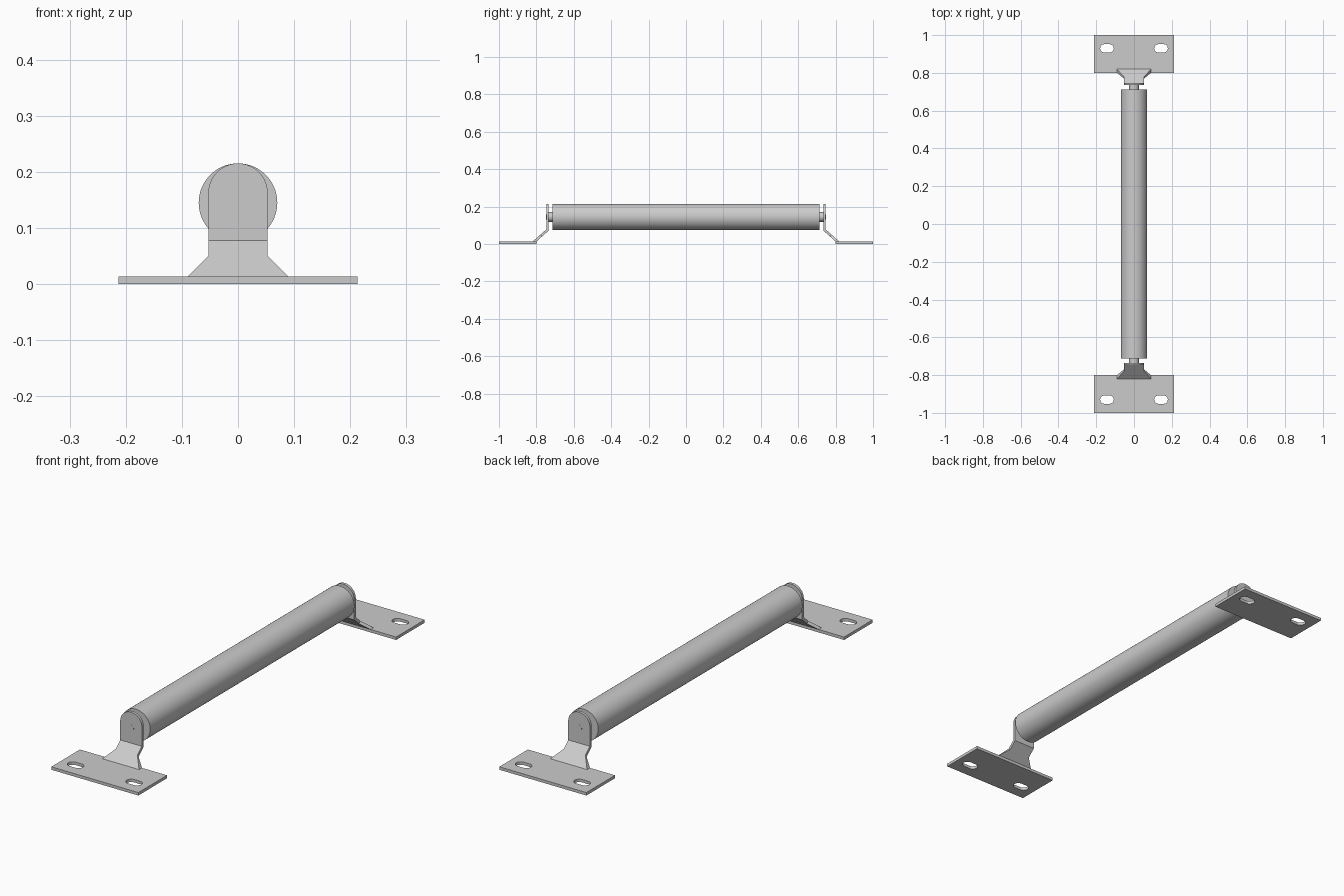
import bpy, bmesh, math
from math import pi, cos, sin

if "Cube" in bpy.data.objects:
    bpy.data.objects.remove(bpy.data.objects["Cube"])

AXIS_Z = 0.145   # roller centre height
T = 0.013        # sheet thickness
W = 0.053        # half width of the upright tab


def add(name, mesh, turn=0.0):
    ob = bpy.data.objects.new(name, mesh)
    ob.rotation_euler.z = turn
    bpy.context.collection.objects.link(ob)
    return ob


def cylinder(name, r, y0, y1, segs=64):
    bpy.ops.mesh.primitive_cylinder_add(
        vertices=segs, radius=r, depth=abs(y1 - y0),
        location=(0, (y0 + y1) / 2, AXIS_Z), rotation=(pi / 2, 0, 0))
    ob = bpy.context.object
    ob.name = name
    bpy.ops.object.shade_smooth_by_angle(angle=math.radians(35))
    return ob


def slot(cx, cy, half, r, n=12):
    pts = []
    for side, start in ((1, -pi / 2), (-1, pi / 2)):
        for i in range(n + 1):
            a = start + pi * i / n
            pts.append((cx + side * half + r * cos(a), cy + r * sin(a)))
    return pts


# Mounting plate: filled outline with two slots, given thickness
def plate_mesh():
    cu = bpy.data.curves.new("plate_outline", 'CURVE')
    cu.dimensions, cu.fill_mode, cu.extrude = '2D', 'BOTH', T / 2
    loops = [[(-.213, -1), (.213, -1), (.213, -.8), (-.213, -.8)],
             slot(-.143, -.93, .014, .022), slot(.143, -.93, .014, .022)]
    for pts in loops:
        sp = cu.splines.new('POLY')
        sp.points.add(len(pts) - 1)
        for p, (x, y) in zip(sp.points, pts):
            p.co = (x, y, T / 2, 1)
        sp.use_cyclic_u = True
    tmp = bpy.data.objects.new("plate_tmp", cu)
    bpy.context.collection.objects.link(tmp)
    bpy.context.view_layer.update()
    me = bpy.data.meshes.new_from_object(tmp)
    bpy.data.objects.remove(tmp)
    bm = bmesh.new()
    bm.from_mesh(me)
    bmesh.ops.remove_doubles(bm, verts=bm.verts, dist=1e-5)
    bmesh.ops.recalc_face_normals(bm, faces=bm.faces)
    for f in bm.faces:
        f.smooth = False
    bm.to_mesh(me)
    bm.free()
    return me


# Bent arm: flared sloping neck plus upright round-topped tab
def arm_mesh(n=32):
    def perimeter(rows, y):
        left = [(-w, yy, z) for w, yy, z in rows]
        right = [(w, yy, z) for w, yy, z in reversed(rows)]
        arc = [(-W * cos(pi * i / n), y, .162 + W * sin(pi * i / n))
               for i in range(n + 1)]
        return left + arc + right

    outer = perimeter([(.09, -.82, .013), (W, -.7785, .05), (W, -.747, .078)], -.747)
    inner = perimeter([(.09, -.80, .013), (W, -.7694, .0403), (W, -.735, .071)], -.735)
    bm = bmesh.new()
    o = [bm.verts.new(p) for p in outer]
    i = [bm.verts.new(p) for p in inner]
    for v in (o, i):
        bm.faces.new(v[:3] + v[-3:])
        bm.faces.new(v[2:-2])
    for k in range(len(o)):
        j = (k + 1) % len(o)
        bm.faces.new((o[k], o[j], i[j], i[k]))
    bmesh.ops.recalc_face_normals(bm, faces=bm.faces)
    me = bpy.data.meshes.new("bracket_arm")
    bm.to_mesh(me)
    bm.free()
    return me


plate, arm = plate_mesh(), arm_mesh()
for tag, s, turn in (("front", -1, 0), ("back", 1, pi)):
    add(tag + "_mounting_plate", plate, turn)
    add(tag + "_bracket_arm", arm, turn)
    cylinder(tag + "_axle_shoulder", .026, s * .70, s * .735, 48)
    cylinder(tag + "_axle_pin", .0135, s * .72, s * .7475, 32)

# Roller
cylinder("roller", .07, -.713, .713, 96)
